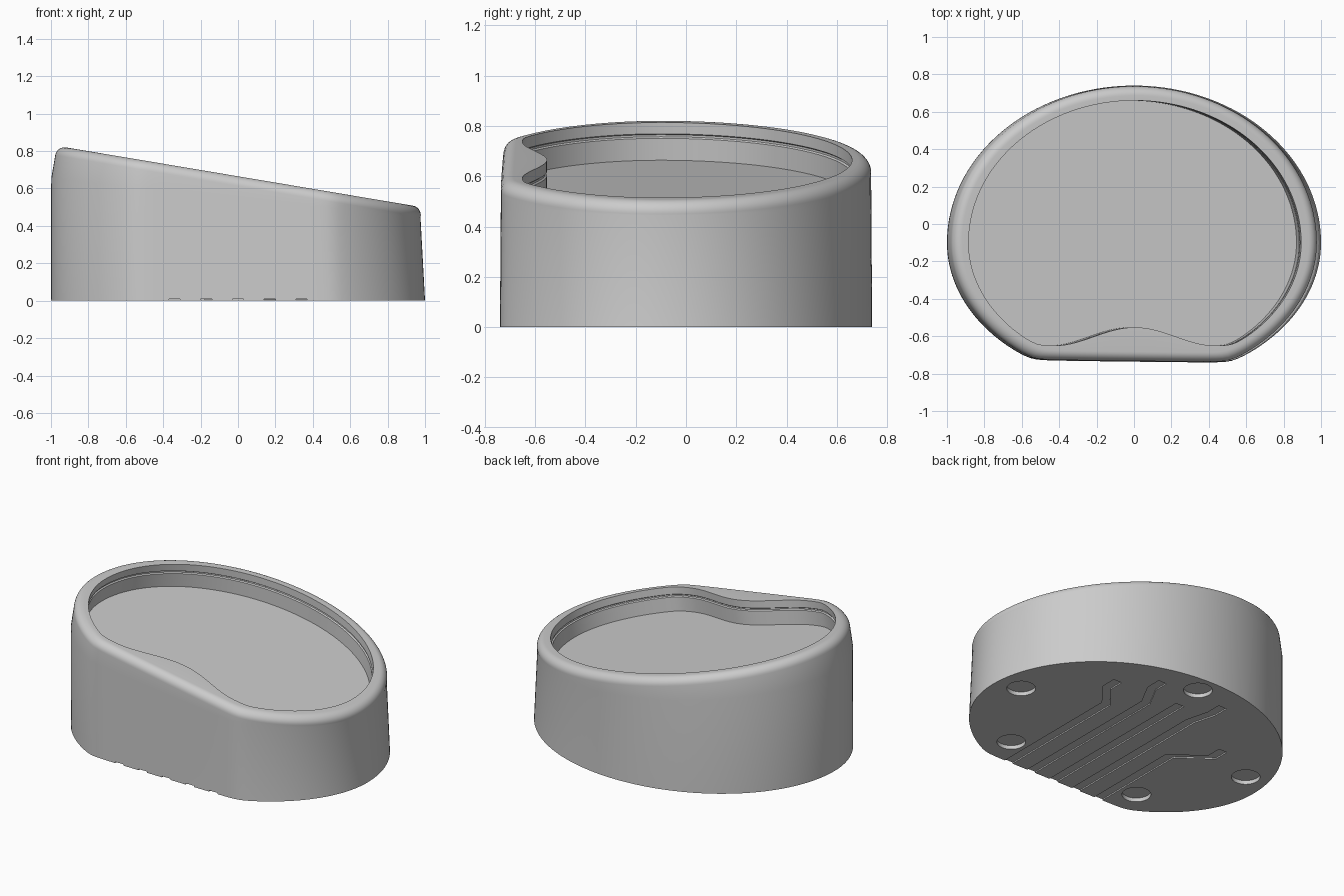
import bpy, bmesh
from math import sin, cos, pi, sqrt

cube = bpy.data.objects.get("Cube")
if cube:
    bpy.data.objects.remove(cube, do_unlink=True)

N = 160            # points around the outline
SLOPE = 0.168      # tilt of the top
MID = 0.665        # height of the top at the centre

grey = bpy.data.materials.new("light_grey")
grey.use_nodes = True
grey.diffuse_color = (0.6, 0.6, 0.6, 1)
grey.node_tree.nodes["Principled BSDF"].inputs["Base Color"].default_value = (0.6, 0.6, 0.6, 1)


def soft_max(y, c):
    return (y + c + sqrt((y - c) ** 2 + 0.0004)) / 2


def outer(t):
    """Oval with a flattened front."""
    x = cos(t)
    y = -0.1 + sin(t) * (0.84 if sin(t) > 0 else 0.75)
    return x, soft_max(y, -0.737 - 0.012 * x)


def inner(t, grow=0):
    """Recess oval with a bump at the front."""
    x = (0.889 + grow) * cos(t)
    y = -0.1 + sin(t) * ((0.76 if sin(t) > 0 else 0.68) + grow)
    wave = cos(pi * x / 0.44) if abs(x) < 0.44 else -1
    return x + 0.005, soft_max(y, -0.603 + 0.05 * wave - grow)


def tilted(x, y, depth):
    """Point at a depth measured square to the sloping top."""
    return x - SLOPE * depth, y, MID - SLOPE * x - depth


def upper(t, inset, depth):
    x, y = outer(t)
    return tilted(0.008 + x * (0.977 - inset), y * (0.995 - inset / 0.74), depth)


def make_object(name, bm):
    bmesh.ops.recalc_face_normals(bm, faces=bm.faces)
    mesh = bpy.data.meshes.new(name)
    bm.to_mesh(mesh)
    bm.free()
    mesh.materials.append(grey)
    obj = bpy.data.objects.new(name, mesh)
    bpy.context.collection.objects.link(obj)
    return obj


# Body: outer wall, rounded rim, recess wall and sloping floor
angles = [2 * pi * i / N for i in range(N)]
rings = [[(*outer(t), 0) for t in angles],
         [upper(t, 0, 0.055 + 0.06 * (1 - cos(t))) for t in angles]]
R = 0.05
for k in range(9):
    a = k / 8 * pi / 2
    rings.append([upper(t, R * (1 - cos(a)), R * (1 - sin(a))) for t in angles])
# Recess wall with a narrow snap groove
for grow, depth in ((0, 0), (0, 0.045), (0.008, 0.05), (0.008, 0.058), (0, 0.063), (0, 0.15)):
    rings.append([tilted(*inner(t, grow), depth) for t in angles])

bm = bmesh.new()
loops = [[bm.verts.new(p) for p in ring] for ring in rings]
for low, high in zip(loops, loops[1:]):
    for i in range(N):
        j = (i + 1) % N
        bm.faces.new((low[i], low[j], high[j], high[i]))
bm.faces.new(loops[0][::-1])
bm.faces.new(loops[-1])
body = make_object("body", bm)

# Cutters: round foot pockets and cable channels under the base
bm = bmesh.new()


def prism(points, depth):
    face = bm.faces.new([bm.verts.new((x, y, -0.05)) for x, y in points])
    top = bmesh.ops.extrude_face_region(bm, geom=[face])["geom"]
    verts = [v for v in top if isinstance(v, bmesh.types.BMVert)]
    bmesh.ops.translate(bm, verts=verts, vec=(0, 0, 0.05 + depth))


for fx, fy in ((0.03, 0.62), (0.84, -0.03), (-0.84, 0.02), (0.48, -0.55), (-0.48, -0.55)):
    prism([(fx + 0.085 * cos(2 * pi * i / 32), fy + 0.085 * sin(2 * pi * i / 32))
           for i in range(32)], 0.025)

for start, end, back in ((0.34, 0.46, 0.4), (0.17, 0.25, 0.56), (0, 0, 0.42),
                         (-0.17, -0.21, 0.56), (-0.34, -0.54, 0.17)):
    path = [(start, -0.8), (start, back - 0.25), (end, back - 0.1), (end, back)]
    prism([(x - 0.03, y) for x, y in path] + [(x + 0.03, y) for x, y in path[::-1]], 0.008)

cutter = make_object("base_cutter", bm)
cutter.hide_render = True

cut = body.modifiers.new("base_cuts", 'BOOLEAN')
cut.operation = 'DIFFERENCE'
cut.solver = 'EXACT'
cut.object = cutter
bpy.ops.object.select_all(action='DESELECT')
bpy.context.view_layer.objects.active = body
body.select_set(True)
bpy.ops.object.modifier_apply(modifier=cut.name)
bpy.data.objects.remove(cutter, do_unlink=True)
bpy.ops.object.shade_smooth_by_angle(angle=pi / 6)
